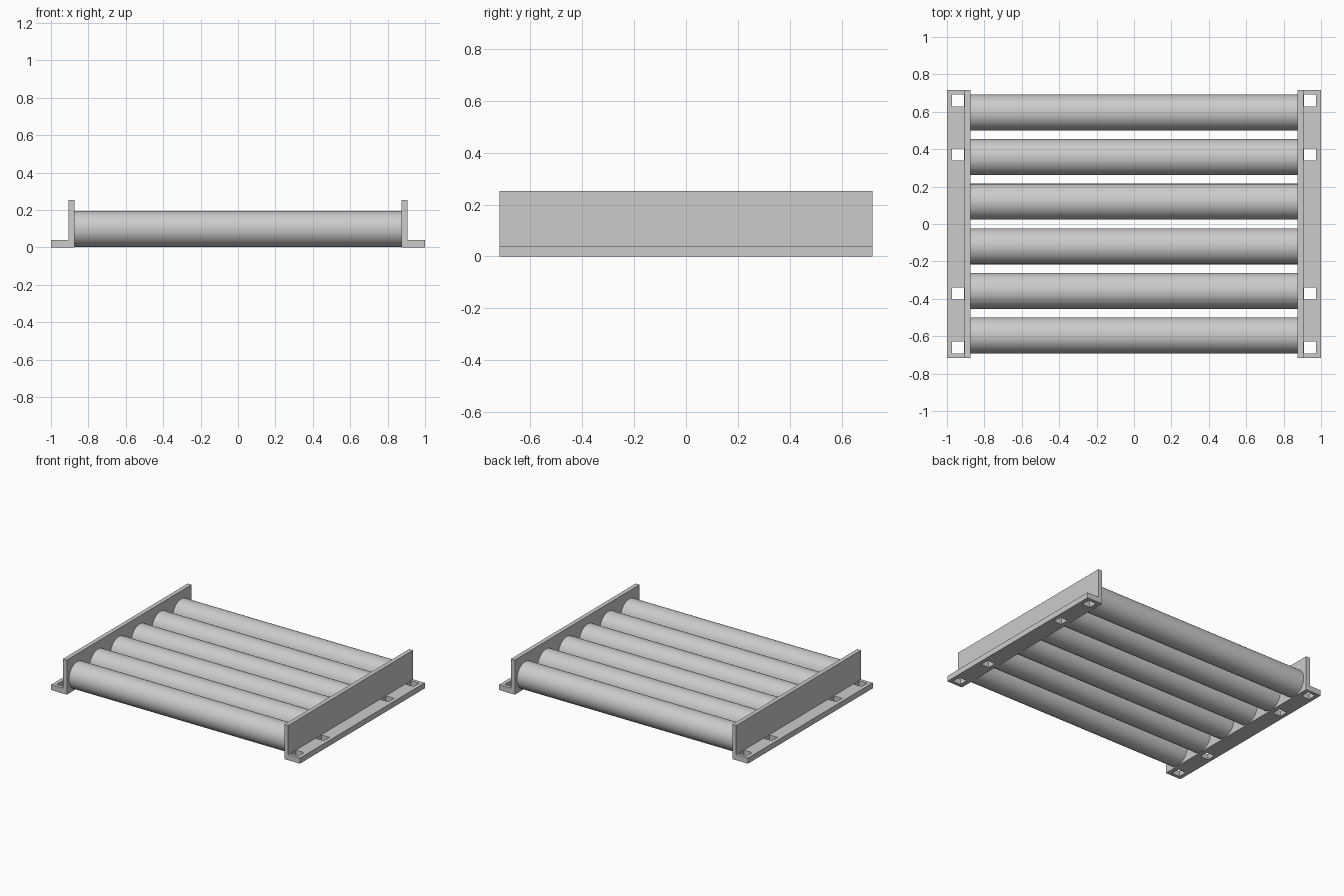
import bpy, bmesh, math
from mathutils import Matrix

cube = bpy.data.objects.get("Cube")
if cube:
    bpy.data.objects.remove(cube, do_unlink=True)

steel = bpy.data.materials.new("grey_steel")
steel.use_nodes = True
GREY = (0.6, 0.6, 0.6, 1)
steel.diffuse_color = GREY
steel.node_tree.nodes["Principled BSDF"].inputs["Base Color"].default_value = GREY

HALF_LENGTH = 0.717
INNER, WALL, OUTER = 0.875, 0.906, 1.0
FLANGE_TOP, WALL_TOP = 0.04, 0.252
RADIUS, PITCH, COUNT = 0.096, 0.2385, 6


def add_object(name, bm):
    bmesh.ops.recalc_face_normals(bm, faces=bm.faces)
    mesh = bpy.data.meshes.new(name)
    bm.to_mesh(mesh)
    bm.free()
    mesh.materials.append(steel)
    obj = bpy.data.objects.new(name, mesh)
    bpy.context.collection.objects.link(obj)
    return obj


def select_only(obj):
    bpy.ops.object.select_all(action="DESELECT")
    obj.select_set(True)
    bpy.context.view_layer.objects.active = obj


def side_rail(name, side):
    # L-shaped angle bar, extruded front to back
    profile = [(INNER, 0), (OUTER, 0), (OUTER, FLANGE_TOP),
               (WALL, FLANGE_TOP), (WALL, WALL_TOP), (INNER, WALL_TOP)]
    bm = bmesh.new()
    face = bm.faces.new([bm.verts.new((side * x, -HALF_LENGTH, z)) for x, z in profile])
    ext = bmesh.ops.extrude_face_region(bm, geom=[face])
    verts = [v for v in ext["geom"] if isinstance(v, bmesh.types.BMVert)]
    bmesh.ops.translate(bm, verts=verts, vec=(0, 2 * HALF_LENGTH, 0))
    rail = add_object(name, bm)

    # Square bolt holes through the flange
    bm = bmesh.new()
    for y in (-0.661, -0.371, 0.371, 0.661):
        place = Matrix.Translation((side * 0.94, y, FLANGE_TOP / 2))
        bmesh.ops.create_cube(bm, size=1, matrix=place @ Matrix.Diagonal((0.064, 0.064, 0.1, 1)))
    cutter = add_object("bolt_hole_cutter", bm)
    cutter.hide_render = True
    cut = rail.modifiers.new("bolt_holes", "BOOLEAN")
    cut.operation = "DIFFERENCE"
    cut.solver = "EXACT"
    cut.object = cutter
    select_only(rail)
    bpy.ops.object.modifier_apply(modifier=cut.name)
    bpy.data.objects.remove(cutter, do_unlink=True)


def roller(name, y):
    # Plain cylinder spanning between the rails
    bm = bmesh.new()
    place = Matrix.Translation((0, y, 0.099)) @ Matrix.Rotation(math.pi / 2, 4, "Y")
    bmesh.ops.create_cone(bm, cap_ends=True, segments=64, radius1=RADIUS,
                          radius2=RADIUS, depth=2 * INNER, matrix=place)
    select_only(add_object(name, bm))
    bpy.ops.object.shade_smooth_by_angle(angle=math.radians(30))


side_rail("left_rail", 1)
side_rail("right_rail", -1)
for i in range(COUNT):
    roller(f"roller_{i + 1}", (i - (COUNT - 1) / 2) * PITCH)
